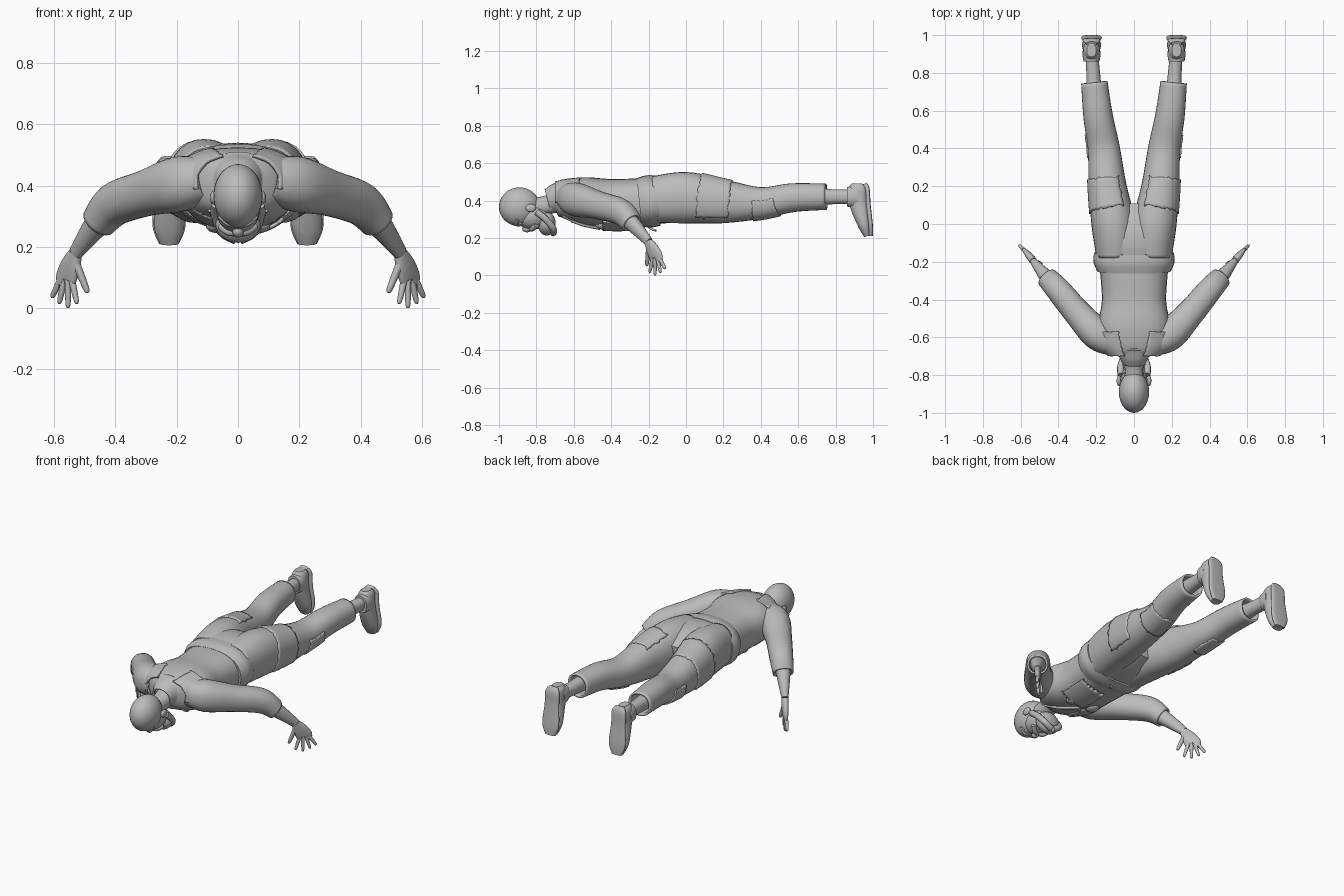
import bpy
import bmesh
import math
import random
from mathutils import Vector, Matrix

random.seed(4)
if "Cube" in bpy.data.objects:
    bpy.data.objects.remove(bpy.data.objects["Cube"])

COLOUR = (.5, .5, .5, 1)
grey = bpy.data.materials.new("plain_grey")
grey.use_nodes = True
grey.diffuse_color = COLOUR
grey.node_tree.nodes["Principled BSDF"].inputs["Base Color"].default_value = COLOUR

# Directions used to orient cross-sections
UP = Vector((0, 0, 1))
BACK = Vector((0, 1, 0))
PALM_NORMAL = Vector((1, -1, 0)).normalized()
PALM_SPREAD = Vector((1, 1, 0)).normalized()


def at(x, y, z):
    return Vector((x, y, z))


def mid(y, z):
    return Vector((0, y, z))


def finish(name, bm, mirror=False, thick=0):
    bmesh.ops.recalc_face_normals(bm, faces=bm.faces)
    mesh = bpy.data.meshes.new(name)
    bm.to_mesh(mesh)
    bm.free()
    mesh.materials.append(grey)
    mesh.shade_smooth()
    mesh.set_sharp_from_angle(angle=math.radians(45))
    part = bpy.data.objects.new(name, mesh)
    bpy.context.collection.objects.link(part)
    if thick:
        solid = part.modifiers.new("thickness", "SOLIDIFY")
        solid.thickness = thick
        solid.offset = -1
    if mirror:
        part.modifiers.new("mirror", "MIRROR").use_mirror_merge = False


def spline(sections, t):
    """Smoothly blend (centre, half width, half height) sections at index t."""
    last = len(sections) - 1
    i = min(int(t), last - 1)
    f = t - i
    near = [sections[max(0, min(k, last))] for k in (i - 1, i, i + 1, i + 2)]
    return [q + (r - p + (2 * p - 5 * q + 4 * r - s + (3 * (q - r) + s - p) * f) * f) * f / 2
            for p, q, r, s in zip(*near)]


def surface_point(sections, t, angle, ref, grow=0, squareness=.9):
    """Point on the swept surface; angle zero is sideways, a quarter turn is up."""
    centre, width, height = spline(sections, t)
    before = spline(sections, max(0, t - .1))[0]
    after = spline(sections, min(len(sections) - 1, t + .1))[0]
    tangent = (after - before).normalized()
    side = tangent.cross(ref).normalized()
    over = side.cross(tangent)
    c, s = [math.copysign(abs(v) ** squareness, v) for v in (math.cos(angle), math.sin(angle))]
    return centre + side * (width + grow) * c + over * (height + grow) * s


def skin(bm, rows):
    for a, b in zip(rows, rows[1:]):
        for j in range(len(a) - 1):
            bm.faces.new((a[j], a[j + 1], b[j + 1], b[j]))


def tube(name, sections, ref=UP, sides=28, caps=True, squareness=.9, **options):
    bm = bmesh.new()
    steps = 6
    rings = []
    for i in range((len(sections) - 1) * steps + 1):
        ring = [bm.verts.new(surface_point(sections, i / steps, math.tau * j / sides, ref,
                                           squareness=squareness)) for j in range(sides)]
        rings.append(ring)
    skin(bm, [ring + ring[:1] for ring in rings])
    if caps:
        bm.faces.new(rings[0])
        bm.faces.new(rings[-1])
    finish(name, bm, **options)


def patch(name, sections, start, end, low, high, **options):
    """Cloth patch with a ragged rim, laid over part of a tube."""
    bm = bmesh.new()
    rows, columns = 12, 22

    def ragged(k, count):
        return (k + (random.uniform(-.5, .5) if k in (0, count) else 0)) / count

    grid = []
    for i in range(rows + 1):
        line = []
        for j in range(columns + 1):
            t = start + (end - start) * ragged(i, rows)
            angle = math.radians(low + (high - low) * ragged(j, columns))
            t = max(0, min(t, len(sections) - 1))
            line.append(bm.verts.new(surface_point(sections, t, angle, UP, grow=.007)))
        grid.append(line)
    skin(bm, grid)
    finish(name, bm, thick=.012, **options)


def ball(name, centre, size, **options):
    bm = bmesh.new()
    shape = Matrix.Translation(centre) @ Matrix.Diagonal((*size, 1))
    bmesh.ops.create_uvsphere(bm, u_segments=28, v_segments=18, radius=1, matrix=shape)
    finish(name, bm, **options)


def cord(name, points, radius, **options):
    tube(name, [(p, radius, radius) for p in points], ref=Vector((.1, .2, 1)), sides=10, **options)


def finger(name, base, tip, radius):
    taper = ((0, 1), (.5, .9), (.9, .7), (1, .3))
    tube(name, [(base.lerp(tip, f), radius * r, radius * r) for f, r in taper],
         ref=PALM_NORMAL, sides=10, mirror=True)


# Shirt body, collar and hem
shirt = [(mid(-.71, .41), .06, .06), (mid(-.66, .41), .14, .1), (mid(-.55, .4), .19, .125),
         (mid(-.4, .385), .17, .13), (mid(-.2, .39), .185, .13)]
tube("shirt", shirt, squareness=.8)
tube("collar", [(mid(-.74, .4), .06, .06), (mid(-.7, .41), .08, .08), (mid(-.67, .41), .11, .1)],
     caps=False, thick=.01)
tube("shirt_hem", [(mid(-.25, .39), .195, .13), (mid(-.2, .395), .215, .14),
                   (mid(-.15, .4), .21, .135)], squareness=.85)

# Ragged patches on the shirt
yoke = [(mid(-.7, .41), .13, .09), (mid(-.64, .41), .19, .105), (mid(-.58, .405), .21, .12)]
patch("shoulder_patches", yoke, 0, 2, -10, 70, mirror=True)
patch("chest_patch", shirt, 1.6, 2.6, 215, 260)
patch("belly_patch", shirt, 2.8, 3.6, 270, 320)

# Neck cord and small pouches on the chest
cord("neck_cord", [at(.09, -.66, .32), at(.06, -.57, .275), mid(-.46, .25)], .008, mirror=True)
for side, name in ((-1, "right"), (0, "middle"), (1, "left")):
    ball(name + "_chest_pouch", at(side * .07, -.44, .27), (.035, .045, .025))
cord("waist_tie", [mid(-.2, .26), at(.02, -.18, .245), at(.03, -.16, .24)], .006)

# Trousers
tube("trouser_seat", [(mid(-.2, .395), .19, .125), (mid(-.1, .41), .205, .13),
                      (mid(0, .41), .19, .115), (mid(.1, .4), .1, .07)])
leg = [(at(.1, -.17, .405), .1, .125), (at(.11, 0, .415), .115, .137), (at(.14, .2, .395), .1, .117),
       (at(.16, .4, .387), .085, .085), (at(.19, .57, .415), .078, .077), (at(.21, .75, .42), .07, .07)]
tube("trouser_legs", leg, caps=False, thick=.012, mirror=True)
patch("thigh_patches", leg, 1.4, 2.2, -45, 125, mirror=True)
patch("knee_patches", leg, 2.8, 3.5, -110, 5, mirror=True)

# Ankles and shoes, with soles that follow the back of the shoe
heel = at(.225, .92, .46)
ankle = at(.225, .92, .42)
tube("ankles", [(at(.21, .66, .42), .045, .05), (at(.215, .78, .42), .037, .04), (ankle, .033, .037)],
     mirror=True)
tube("shoe_collars", [(ankle - BACK * .06, .042, .052), (ankle - BACK * .03, .047, .058),
                      (ankle, .046, .06)], mirror=True)
shoe = [(heel + UP * .03, .025, .035), (heel, .042, .05), (at(.225, .925, .38), .043, .05),
        (at(.225, .953, .27), .05, .034), (at(.225, .97, .21), .03, .018)]
tube("shoes", shoe, ref=BACK, mirror=True)
tube("soles", [(p + BACK * depth, width * 1.08, .012) for p, width, depth in shoe],
     ref=BACK, squareness=.6, mirror=True)

# Sleeves and forearms
elbow = at(.4, -.35, .33)
cuff = at(.455, -.29, .28)
wrist = at(.53, -.2, .18)
knuckles = at(.56, -.16, .1)
sleeve = [(at(.1, -.63, .42), .07, .07), (at(.19, -.585, .405), .09, .085), (at(.3, -.47, .375), .075, .073),
          (elbow + UP * .01, .07, .066), (cuff, .055, .058)]
tube("sleeves", sleeve, ref=PALM_NORMAL, caps=False, thick=.012, mirror=True)
tube("forearms", [(elbow, .045, .045), (cuff, .042, .04), (wrist, .025, .019)],
     ref=PALM_NORMAL, mirror=True)

# Hands: the fingers fan out from the knuckles
tube("palms", [(wrist, .024, .019), (wrist.lerp(knuckles, .5), .04, .019),
               (knuckles, .045, .015), (knuckles - UP * .01, .04, .01)], ref=PALM_NORMAL, mirror=True)
for k, name in enumerate(("index", "middle", "ring", "little")):
    root = knuckles + PALM_SPREAD * .015 * (k - 1.5)
    turn = .3 * (k - 1)
    reach = .1 - .01 * abs(k - 1)
    aim = PALM_SPREAD * math.sin(turn) - UP * math.cos(turn)
    finger(name + "_fingers", root, root + aim * reach, .011)
finger("thumbs", wrist - UP * .03, at(.49, -.21, .05), .013)

# Neck, head and face
tube("neck", [(mid(-.82, .36), .05, .055), (mid(-.75, .375), .05, .05), (mid(-.66, .4), .065, .06)])
ball("skull", mid(-.89, .366), (.08, .11, .104))
ball("jaw", mid(-.82, .315), (.07, .09, .07))
ball("nose", mid(-.85, .25), (.018, .026, .02))
ball("eyes", at(.03, -.885, .28), (.016, .014, .012), mirror=True)
cord("eyebrows", [at(.01, -.9, .268), at(.035, -.91, .277), at(.06, -.9, .3)], .008, mirror=True)
ball("ears", at(.08, -.83, .36), (.012, .028, .022), mirror=True)

# Moustache and beard
cord("moustache", [at(.005, -.83, .248), at(.03, -.82, .25), at(.055, -.8, .268)], .014, mirror=True)
ball("beard", mid(-.745, .277), (.074, .048, .064))
cord("beard_edges", [at(.07, -.8, .34), at(.07, -.75, .3), at(.05, -.71, .25), at(.005, -.71, .225)],
     .018, mirror=True)
